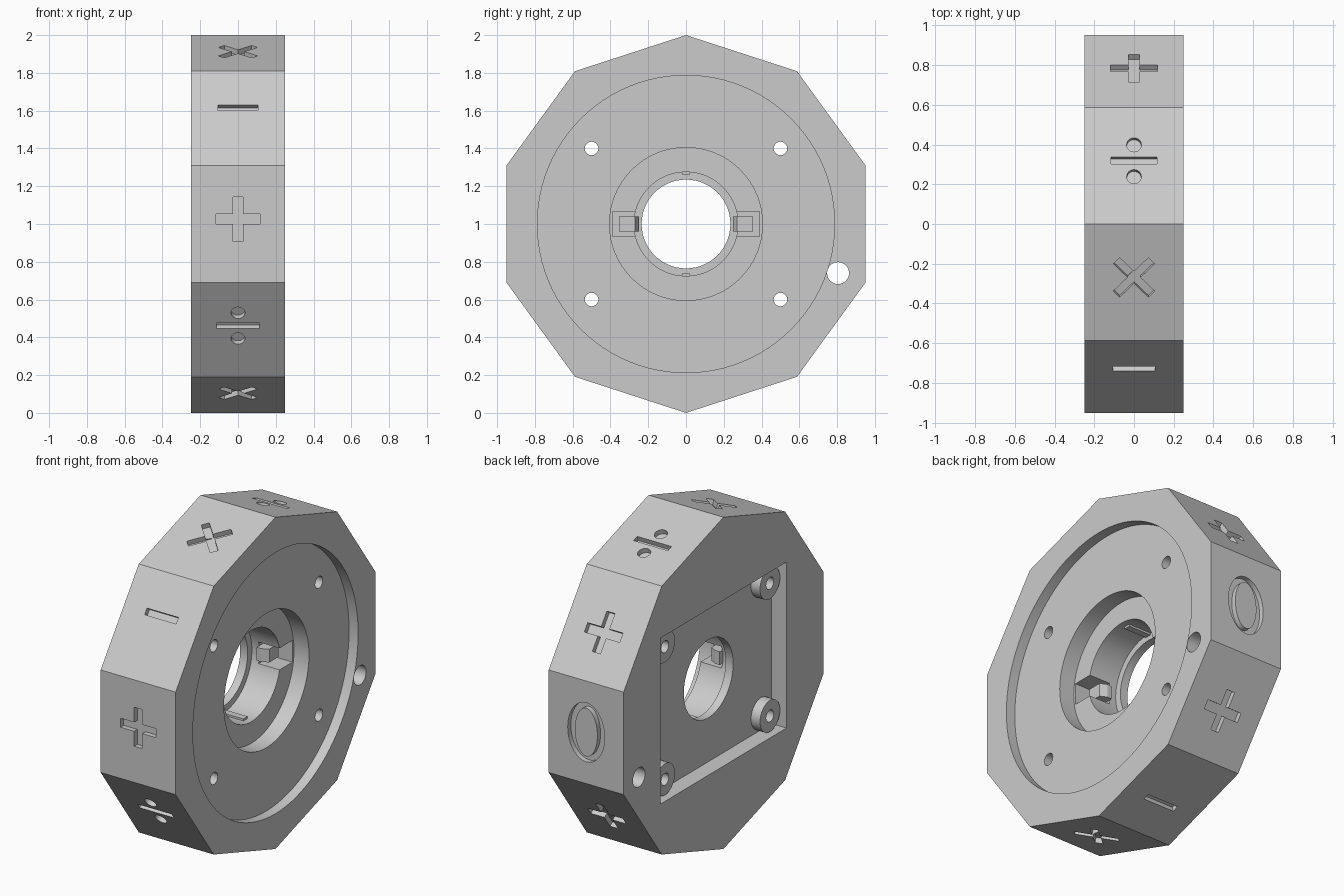
import bpy
import math
from mathutils import Matrix, Vector

if "Cube" in bpy.data.objects:
    bpy.data.objects.remove(bpy.data.objects["Cube"])

grey = bpy.data.materials.new("light_grey")
grey.use_nodes = True
grey.diffuse_color = (0.6, 0.6, 0.6, 1)
grey.node_tree.nodes["Principled BSDF"].inputs["Base Color"].default_value = (0.6, 0.6, 0.6, 1)

CENTRE = Vector((0, 0, 1))
X, Y, Z = Vector((1, 0, 0)), Vector((0, 1, 0)), Vector((0, 0, 1))


def ellipse(ru, rv, cu=0, cv=0, n=64, start=0):
    angles = [start + math.tau * i / n for i in range(n)]
    return [(cu + ru * math.cos(a), cv + rv * math.sin(a)) for a in angles]


def bar(length, width, cu=0, cv=0, turn=0):
    c, s = math.cos(turn), math.sin(turn)
    corners = [(-length, -width), (length, -width), (length, width), (-length, width)]
    return [(cu + (u * c - v * s) / 2, cv + (u * s + v * c) / 2) for u, v in corners]


def prism(name, profile, low, high, axes=(Y, Z, X)):
    """Extrude a flat profile along the third axis, around the wheel centre."""
    u, v, w = axes
    n = len(profile)
    verts = [CENTRE + u * a + v * b + w * h for h in (low, high) for a, b in profile]
    faces = [list(range(n))[::-1], list(range(n, 2 * n))]
    faces += [(i, (i + 1) % n, n + (i + 1) % n, n + i) for i in range(n)]
    mesh = bpy.data.meshes.new(name)
    mesh.from_pydata(verts, [], faces)
    mesh.materials.append(grey)
    obj = bpy.data.objects.new(name, mesh)
    bpy.context.collection.objects.link(obj)
    return obj


def combine(target, tool, operation="DIFFERENCE"):
    mod = target.modifiers.new("combine", "BOOLEAN")
    mod.operation, mod.object, mod.solver = operation, tool, "EXACT"
    bpy.context.view_layer.objects.active = target
    bpy.ops.object.modifier_apply(modifier=mod.name)
    bpy.data.objects.remove(tool)


def cut(profile, low, high, axes=(Y, Z, X)):
    combine(wheel, prism("cutter", profile, low, high, axes))


def add(profile, low, high, axes=(Y, Z, X)):
    combine(wheel, prism("addition", profile, low, high, axes), "UNION")


# Ten-sided wheel
wheel = prism("ten_sided_wheel", ellipse(1, 1, n=10, start=math.pi / 2), -0.25, 0.25)

# Stepped round recesses and central bore
cut(ellipse(0.787, 0.787, n=96), 0.19, 0.4)
cut(ellipse(0.405, 0.405), 0.09, 0.4)
cut(ellipse(0.275, 0.275), -0.1, 0.4)
cut(ellipse(0.235, 0.235), -0.4, 0.4)

# Rectangular recess on the other side, with screw bosses
cut(bar(1.2, 1.0), -0.4, -0.15)
for sy in (-1, 1):
    for sz in (-1, 1):
        add(ellipse(0.095, 0.095, 0.5 * sy, 0.4 * sz, 32), -0.21, 0)
        cut(ellipse(0.036, 0.036, 0.5 * sy, 0.4 * sz, 24), -0.4, 0.4)

# Through hole near the rim
cut(ellipse(0.058, 0.058, 0.805, -0.26, 32), -0.4, 0.4)

# Latch pockets and tongues, and small ribs in the bore
for s in (-1, 1):
    cut(bar(0.19, 0.13, 0.295 * s), -0.05, 0.15)
    tongue = [(0.02, 0.27), (0.02, 0.355), (-0.07, 0.355), (-0.05, 0.25), (-0.02, 0.25)]
    profile = [(x, y * s) for x, y in tongue]
    add(profile[::-s], -0.04, 0.04, (X, Y, Z))
    add(bar(0.04, 0.03, 0, 0.277 * s), -0.11, 0.05)

# Engraved signs around the rim
LIFT = 0.026
signs = {
    "plus": [bar(0.235, 0.054, 0, LIFT), bar(0.054, 0.235, 0, LIFT)],
    "times": [bar(0.25, 0.045, 0, LIFT, math.pi / 4), bar(0.25, 0.045, 0, LIFT, -math.pi / 4)],
    "minus": [bar(0.21, 0.038, 0, 0.07)],
    "divide": [bar(0.23, 0.037, 0, LIFT)]
    + [ellipse(0.037, 0.037, 0, LIFT + d, 24) for d in (-0.084, 0.084)],
}
rim = 0.951
order = ["plus", "divide", "times", "minus", "plus", "divide", "times", "minus", "plus"]


def side_axes(index):
    a = math.radians(36 * index)
    return X, Vector((0, math.sin(a), -math.cos(a))), Vector((0, math.cos(a), math.sin(a)))


for i, sign in enumerate(order, start=1):
    for piece in signs[sign]:
        cut(piece, rim - 0.03, rim + 0.1, side_axes(i))

# Oval zero
ring = prism("zero_cutter", ellipse(0.123, 0.178), rim - 0.03, rim + 0.1, side_axes(0))
combine(ring, prism("zero_core", ellipse(0.075, 0.145), rim - 0.1, rim + 0.2, side_axes(0)))
combine(wheel, ring)

# Smooth the round walls only
bpy.ops.object.select_all(action="DESELECT")
wheel.select_set(True)
bpy.context.view_layer.objects.active = wheel
bpy.ops.object.shade_smooth_by_angle(angle=math.radians(25))
